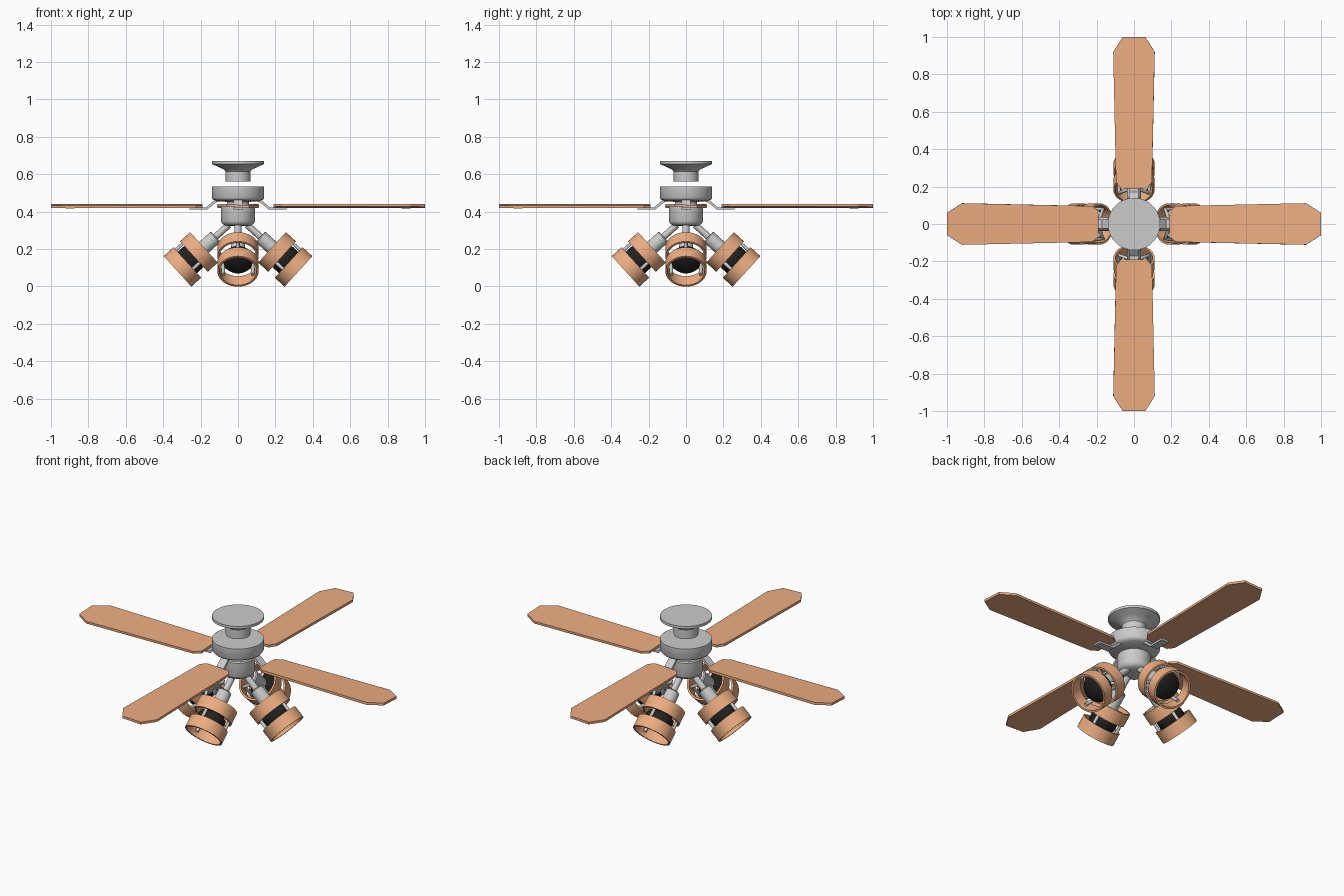
import bpy, bmesh
from math import sin, cos, pi, radians
from mathutils import Matrix, Vector

if "Cube" in bpy.data.objects:
    bpy.data.objects.remove(bpy.data.objects["Cube"])


def material(name, rgb):
    m = bpy.data.materials.new(name)
    m.diffuse_color = (*rgb, 1)
    m.use_nodes = True
    m.node_tree.nodes["Principled BSDF"].inputs["Base Color"].default_value = m.diffuse_color
    return m


ORANGE = material("orange", (0.85, 0.42, 0.22))
BLACK = material("black", (0.015, 0.015, 0.015))


def finish(bm, name, matrix=None, mat=None, smooth=True):
    bmesh.ops.recalc_face_normals(bm, faces=bm.faces)
    me = bpy.data.meshes.new(name)
    bm.to_mesh(me)
    bm.free()
    if matrix is not None:
        me.transform(matrix)
    ob = bpy.data.objects.new(name, me)
    bpy.context.collection.objects.link(ob)
    if mat:
        me.materials.append(mat)
    if smooth:
        bpy.ops.object.select_all(action='DESELECT')
        ob.select_set(True)
        bpy.context.view_layer.objects.active = ob
        bpy.ops.object.shade_smooth_by_angle(angle=radians(35))
    return ob


def lathe(name, profile, matrix=None, mat=None, closed=False, n=40):
    """Spin (radius, height) points around z; closed makes a ring section."""
    bm = bmesh.new()
    rings = [[bm.verts.new((r * cos(2 * pi * i / n), r * sin(2 * pi * i / n), z))
              for i in range(n)] for r, z in profile]
    pairs = list(zip(rings, rings[1:]))
    if closed:
        pairs.append((rings[-1], rings[0]))
    else:
        bm.faces.new(rings[0])
        bm.faces.new(rings[-1])
    for a, b in pairs:
        for i in range(n):
            j = (i + 1) % n
            bm.faces.new((a[i], a[j], b[j], b[i]))
    return finish(bm, name, matrix, mat)


def prism(name, pts, vec, matrix, mat=None):
    """Extrude a flat outline along vec."""
    bm = bmesh.new()
    f = bm.faces.new([bm.verts.new(p) for p in pts])
    g = bmesh.ops.extrude_face_region(bm, geom=[f])
    bmesh.ops.translate(bm, vec=vec, verts=[v for v in g["geom"] if isinstance(v, bmesh.types.BMVert)])
    return finish(bm, name, matrix, mat, smooth=False)


def wire(name, pts, radius, matrix):
    """Round rod along a path."""
    cu = bpy.data.curves.new(name, 'CURVE')
    cu.dimensions = '3D'
    cu.bevel_depth = radius
    cu.bevel_resolution = 2
    cu.use_fill_caps = True
    sp = cu.splines.new('POLY')
    sp.points.add(len(pts) - 1)
    for p, co in zip(sp.points, pts):
        p.co = (*co, 1)
    ob = bpy.data.objects.new(name, cu)
    ob.matrix_world = matrix
    bpy.context.collection.objects.link(ob)


# ceiling canopy
lathe("ceiling_canopy", [(0.066, 0.56), (0.066, 0.615), (0.075, 0.625),
                         (0.10, 0.637), (0.14, 0.655), (0.14, 0.67)])
# motor housing with rounded underside
lathe("motor_housing", [(0.14, 0.535), (0.14, 0.475), (0.135, 0.466), (0.12, 0.458),
                        (0.06, 0.452), (0.06, 0.42)])
# light hub
lathe("light_hub", [(0.085, 0.434), (0.091, 0.428), (0.091, 0.35), (0.085, 0.336),
                    (0.07, 0.326), (0.04, 0.322)])

for k in range(4):
    turn = Matrix.Rotation(k * pi / 2, 4, 'Z')

    # tapered blade with clipped corners, slightly pitched
    half = [(0.19, 0.07), (0.225, 0.096), (0.92, 0.111), (1.0, 0.06)]
    outline = [(x, -y, -0.007) for x, y in half] + [(x, y, -0.007) for x, y in reversed(half)]
    pitch = turn @ Matrix.Translation((0, 0, 0.43)) @ Matrix.Rotation(radians(-2.5), 4, 'X')
    prism("blade", outline, (0, 0, 0.014), pitch, ORANGE)

    # bent blade bracket
    side = [(0.10, 0.467), (0.125, 0.462), (0.172, 0.422), (0.26, 0.422),
            (0.26, 0.411), (0.165, 0.411), (0.118, 0.45), (0.10, 0.453)]
    prism("blade_bracket", [(x, -0.024, z) for x, z in side], (0, 0.048, 0), turn)

    # lamp frame: local z runs outward and down
    axis = Vector((0.74, 0, -0.672))
    lamp = turn @ Matrix.Translation((0.182, 0, 0.209)) @ Matrix.Rotation(
        Vector((0, 0, 1)).angle(axis), 4, 'Y')

    lathe("lamp_arm", [(0.018, -0.18), (0.018, -0.06)], lamp, n=20)
    lathe("lamp_socket", [(0.032, -0.085), (0.038, -0.079), (0.038, 0.035)], lamp, n=28)
    lathe("lamp_bulb", [(0.03, 0.03), (0.045, 0.045), (0.072, 0.068), (0.077, 0.08),
                        (0.077, 0.12), (0.07, 0.13), (0.045, 0.141), (0.015, 0.146)],
          lamp, BLACK)
    # two open shade rings
    for a, b in ((0.0, 0.073), (0.12, 0.191)):
        lathe("shade_ring", [(0.099, a), (0.110, a), (0.110, b), (0.099, b)],
              lamp, ORANGE, closed=True, n=40)
    # rods joining socket and rings
    for i in range(3):
        t = i * 2 * pi / 3 + pi
        c, s = cos(t), sin(t)
        pts = [(r * c, r * s, z) for r, z in ((0.03, 0.02), (0.091, 0.02), (0.091, 0.165))]
        wire("shade_rod", pts, 0.01, lamp)
